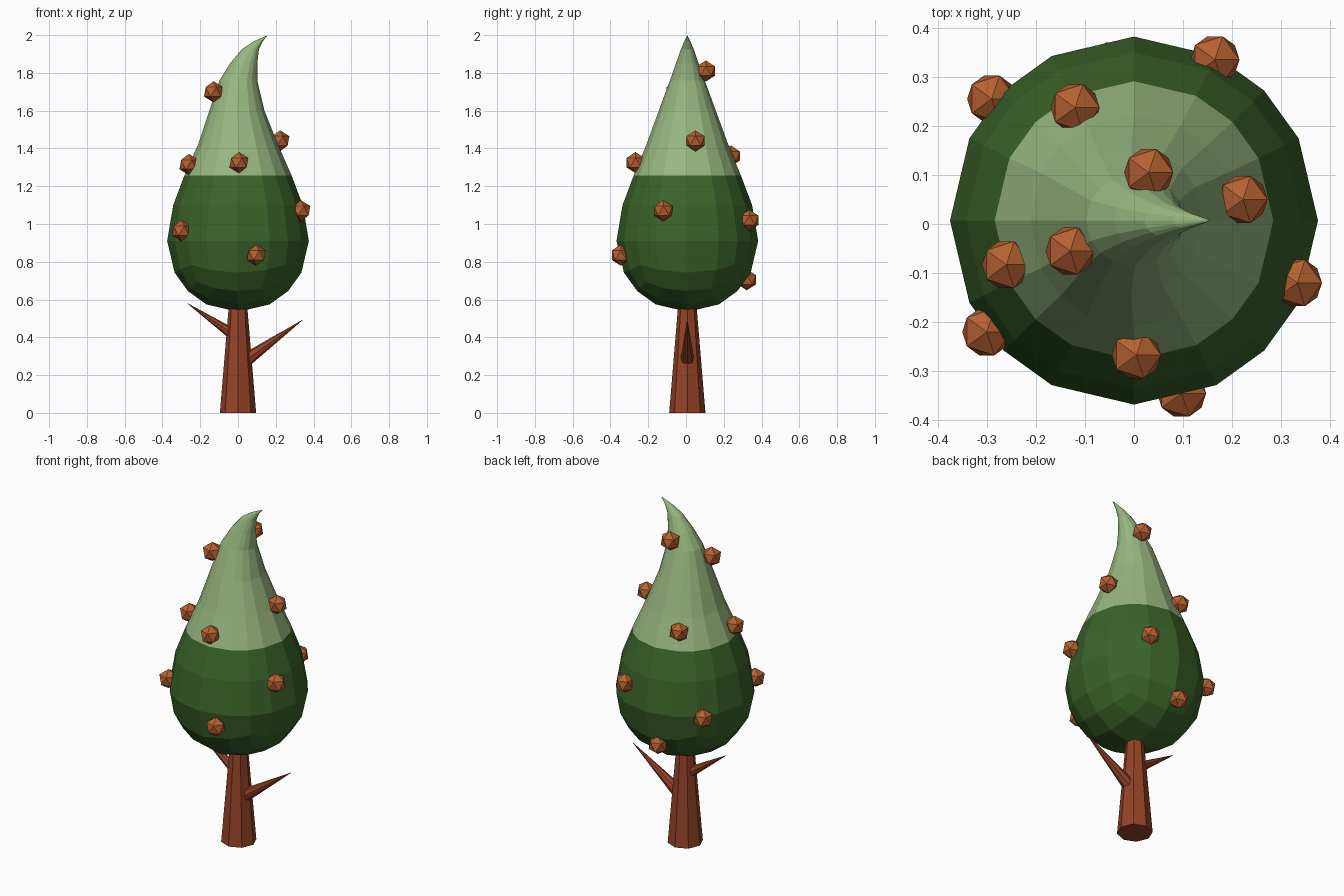
import bpy, bmesh, math
from mathutils import Vector

if "Cube" in bpy.data.objects:
    bpy.data.objects.remove(bpy.data.objects["Cube"])

CY = 0.007  # tree axis sits slightly behind y = 0


def material(name, rgb):
    m = bpy.data.materials.new(name)
    m.diffuse_color = (*rgb, 1)
    m.use_nodes = True
    m.node_tree.nodes["Principled BSDF"].inputs["Base Color"].default_value = m.diffuse_color
    return m


bark = material("bark_brown", (0.30, 0.055, 0.02))
dark_green = material("dark_green", (0.042, 0.125, 0.022))
light_green = material("light_green", (0.31, 0.47, 0.215))
orange = material("fruit_orange", (0.47, 0.12, 0.03))


def finish(bm, name, *mats):
    bmesh.ops.recalc_face_normals(bm, faces=bm.faces)
    me = bpy.data.meshes.new(name)
    bm.to_mesh(me)
    bm.free()
    for m in mats:
        me.materials.append(m)
    ob = bpy.data.objects.new(name, me)
    bpy.context.collection.objects.link(ob)
    return ob


def taper(name, start, end, r1, r2):
    """Eight-sided tapered stick from start to end."""
    a, b = Vector(start), Vector(end)
    bm = bmesh.new()
    bmesh.ops.create_cone(bm, cap_ends=True, segments=8, radius1=r1, radius2=r2,
                          depth=(b - a).length)
    ob = finish(bm, name, bark)
    ob.rotation_mode = 'QUATERNION'
    ob.rotation_quaternion = (b - a).to_track_quat('Z', 'Y')
    ob.location = (a + b) / 2
    return ob


# Trunk and two pointed branches
taper("trunk", (0, CY, 0), (0, CY, 0.60), 0.096, 0.046)
taper("right_branch", (0.03, CY, 0.272), (0.342, CY, 0.492), 0.038, 0.001)
taper("left_branch", (-0.01, CY, 0.405), (-0.268, CY, 0.58), 0.032, 0.001)

# Crown: lower half of a cube-based sphere
R, ZC = 0.375, 0.91
bm = bmesh.new()
bmesh.ops.create_cube(bm, size=2)
bmesh.ops.subdivide_edges(bm, edges=bm.edges[:], cuts=3, use_grid_fill=True)
bmesh.ops.delete(bm, geom=[v for v in bm.verts if v.co.z > 0.01], context='VERTS')
for v in bm.verts:
    v.co = v.co.normalized() * R + Vector((0, CY, ZC))
ring = [v for v in bm.verts if v.is_boundary]
ring.sort(key=lambda v: math.atan2(v.co.y - CY, v.co.x))
angles = [math.atan2(v.co.y - CY, v.co.x) for v in ring]

# Crown: upper rings (z, centre x, radius x, radius y) leaning to a curled tip
rings = [(1.10, 0, 0.343, 0.343), (1.256, 0, 0.284, 0.284),
         (1.42, 0, 0.212, 0.217), (1.60, -0.006, 0.146, 0.151),
         (1.76, 0.002, 0.100, 0.092), (1.85, 0.030, 0.072, 0.060),
         (1.925, 0.066, 0.045, 0.034), (1.965, 0.105, 0.025, 0.017)]
n = len(ring)
for z, cx, rx, ry in rings:
    new = [bm.verts.new((cx + rx * math.cos(a), CY + ry * math.sin(a), z)) for a in angles]
    for i in range(n):
        j = (i + 1) % n
        bm.faces.new((ring[i], ring[j], new[j], new[i]))
    ring = new
tip = bm.verts.new((0.157, CY, 2.0))
for i in range(n):
    bm.faces.new((ring[i], ring[(i + 1) % n], tip))
for f in bm.faces:
    f.material_index = 1 if f.calc_center_median().z > 1.256 else 0
finish(bm, "crown", dark_green, light_green)

# Round fruits scattered over the crown
fruits = [(0.03, 0.105, 1.81), (-0.13, -0.055, 1.70), (0.222, 0.05, 1.44),
          (-0.12, 0.237, 1.36), (0.005, -0.267, 1.325), (-0.26, -0.083, 1.315),
          (0.333, -0.12, 1.07), (0.165, 0.335, 1.02), (-0.30, -0.22, 0.965),
          (-0.29, 0.255, 0.90), (0.097, -0.345, 0.835), (-0.042, 0.322, 0.705)]
for k, pos in enumerate(fruits):
    bm = bmesh.new()
    bmesh.ops.create_icosphere(bm, subdivisions=1, radius=0.056)
    finish(bm, f"fruit_{k + 1}", orange).location = pos
